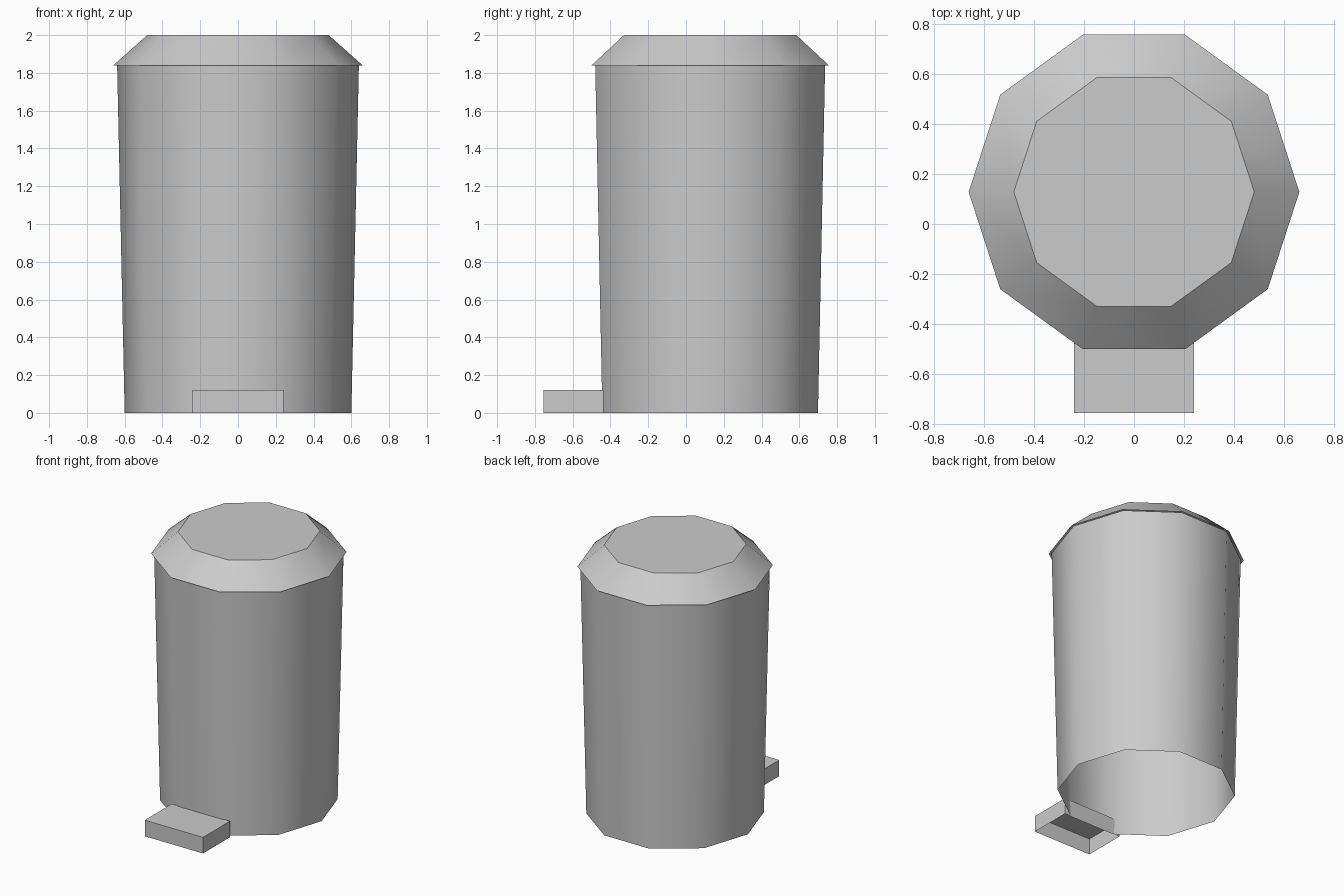
import bpy, bmesh, math

if "Cube" in bpy.data.objects:
    bpy.data.objects.remove(bpy.data.objects["Cube"])

SIDES = 10
CENTRE_Y = 0.128

grey = bpy.data.materials.new("light_grey")
grey.diffuse_color = (0.6, 0.6, 0.6, 1)
grey.use_nodes = True
grey.node_tree.nodes["Principled BSDF"].inputs["Base Color"].default_value = grey.diffuse_color


def add_object(name, bm, smooth=False):
    mesh = bpy.data.meshes.new(name)
    bm.to_mesh(mesh)
    bm.free()
    mesh.materials.append(grey)
    obj = bpy.data.objects.new(name, mesh)
    bpy.context.collection.objects.link(obj)
    if smooth:
        bpy.ops.object.select_all(action='DESELECT')
        obj.select_set(True)
        bpy.context.view_layer.objects.active = obj
        bpy.ops.object.shade_smooth_by_angle(angle=math.radians(38))
    return obj


def tapered_shell(name, r0, z0, r1, z1, cap_top=False):
    """Open ten-sided ring wall, optionally closed at the top."""
    bm = bmesh.new()
    rings = []
    for r, z in ((r0, z0), (r1, z1)):
        angles = [2 * math.pi * i / SIDES for i in range(SIDES)]
        rings.append([bm.verts.new((r * math.cos(a), CENTRE_Y + r * math.sin(a), z))
                      for a in angles])
    low, high = rings
    for i in range(SIDES):
        j = (i + 1) % SIDES
        bm.faces.new((low[i], low[j], high[j], high[i]))
    if cap_top:
        bm.faces.new(high)
    return add_object(name, bm, smooth=True)


# Bin body, open at the bottom
tapered_shell("bin_body", 0.60, 0.0, 0.64, 1.845)

# Bevelled lid, slightly overhanging the body
tapered_shell("lid", 0.66, 1.84, 0.48, 2.0, cap_top=True)

# Foot pedal: a box with no underside
front, back, height = -0.755, -0.438, 0.12
bm = bmesh.new()
bmesh.ops.create_cube(bm, size=1)
for v in bm.verts:
    v.co = (v.co.x * 0.48, front if v.co.y < 0 else back, height if v.co.z > 0 else 0)
bm.normal_update()
bmesh.ops.delete(bm, geom=[f for f in bm.faces if f.normal.z < -0.5], context='FACES_ONLY')
add_object("foot_pedal", bm)
